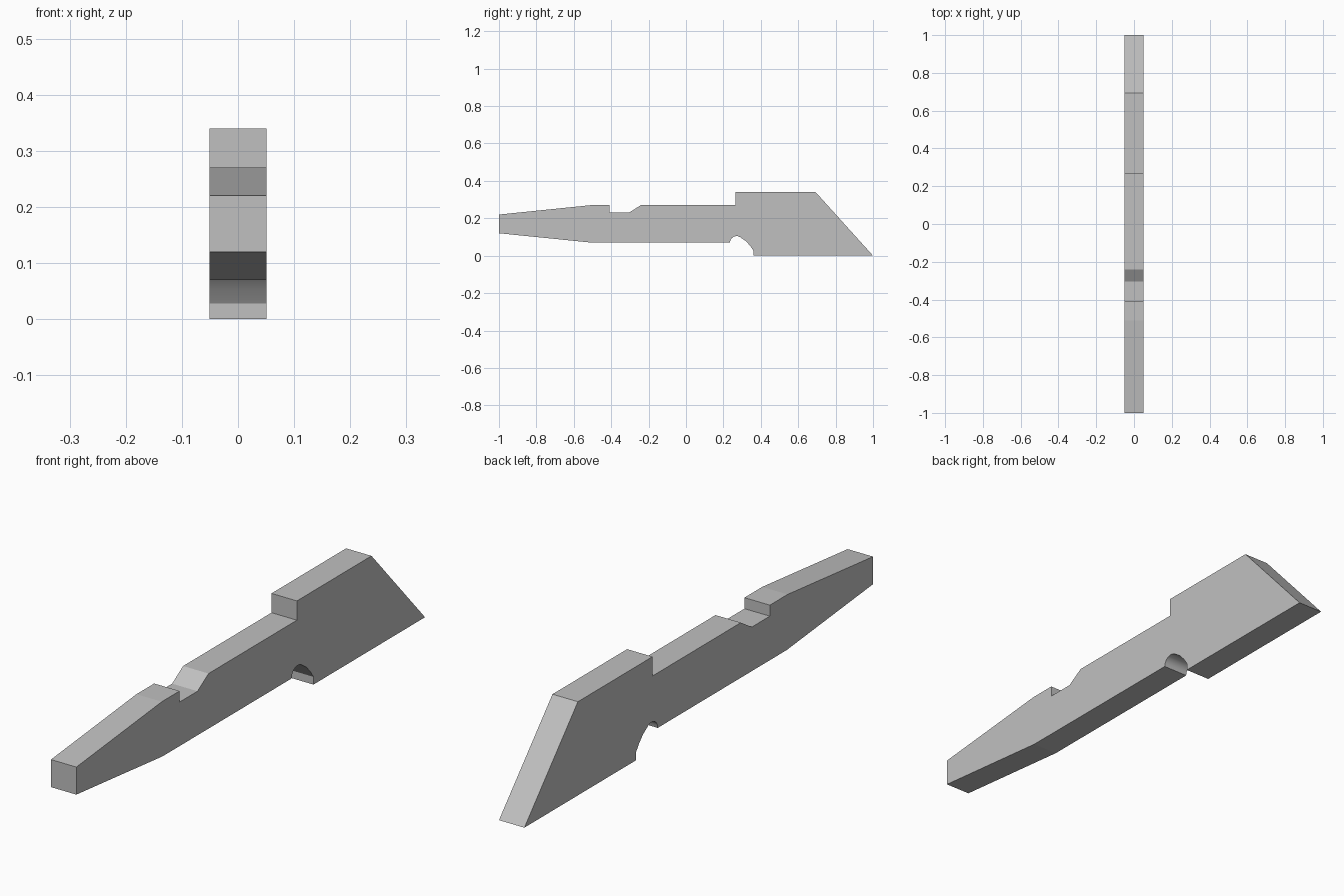
import bpy, bmesh, math

cube = bpy.data.objects.get("Cube")
if cube:
    bpy.data.objects.remove(cube)

HALF_WIDTH = 0.051

# Plain grey material
grey = bpy.data.materials.new("light_grey")
grey.use_nodes = True
colour = (0.53, 0.53, 0.53, 1)
grey.diffuse_color = colour
grey.node_tree.nodes["Principled BSDF"].inputs["Base Color"].default_value = colour


def arc(cy, cz, radius, start, end, steps):
    """Points on a circular arc in the side plane, angles in degrees."""
    angles = [math.radians(start + (end - start) * i / steps) for i in range(steps + 1)]
    return [(cy + radius * math.cos(a), cz + radius * math.sin(a)) for a in angles]


# Side outline: tapered underside, rounded notch, sloped heel, stepped top
underside = [(-1, 0.12), (-0.505, 0.07)]
notch = arc(0.27, 0.07, 0.035, 180, 55, 6) + [(0.32, 0.078), (0.343, 0.053), (0.36, 0.028)]
heel = [(0.36, 0), (1, 0), (0.693, 0.34), (0.265, 0.34), (0.265, 0.27)]
top_groove = [(-0.242, 0.27), (-0.305, 0.23), (-0.408, 0.23), (-0.408, 0.27)]
tip = [(-0.51, 0.27), (-1, 0.22)]
outline = underside + notch + heel + top_groove + tip

# Extrude the outline across the width
bm = bmesh.new()
side = bm.faces.new([bm.verts.new((-HALF_WIDTH, y, z)) for y, z in outline])
extruded = bmesh.ops.extrude_face_region(bm, geom=[side])["geom"]
verts = [v for v in extruded if isinstance(v, bmesh.types.BMVert)]
bmesh.ops.translate(bm, verts=verts, vec=(2 * HALF_WIDTH, 0, 0))
if not any(f.normal.x < -0.9 for f in bm.faces) or len(bm.faces) < len(outline) + 2:
    # Close the first side if the extrusion consumed it
    near = [v for v in bm.verts if v.co.x < 0]
    edges = [e for e in bm.edges if e.verts[0] in near and e.verts[1] in near]
    if len(bm.faces) < len(outline) + 2:
        bmesh.ops.contextual_create(bm, geom=edges)
bmesh.ops.recalc_face_normals(bm, faces=bm.faces)

mesh = bpy.data.meshes.new("notched_lever")
bm.to_mesh(mesh)
bm.free()
mesh.materials.append(grey)
lever = bpy.data.objects.new("notched_lever", mesh)
bpy.context.collection.objects.link(lever)

# Smooth only the rounded notch
bpy.ops.object.select_all(action="DESELECT")
lever.select_set(True)
bpy.context.view_layer.objects.active = lever
bpy.ops.object.shade_smooth_by_angle(angle=math.radians(30))
# Keep the shallow tapers crisp
for poly in mesh.polygons:
    if not (0.23 < poly.center.y < 0.36 and poly.center.z < 0.11):
        poly.use_smooth = False
